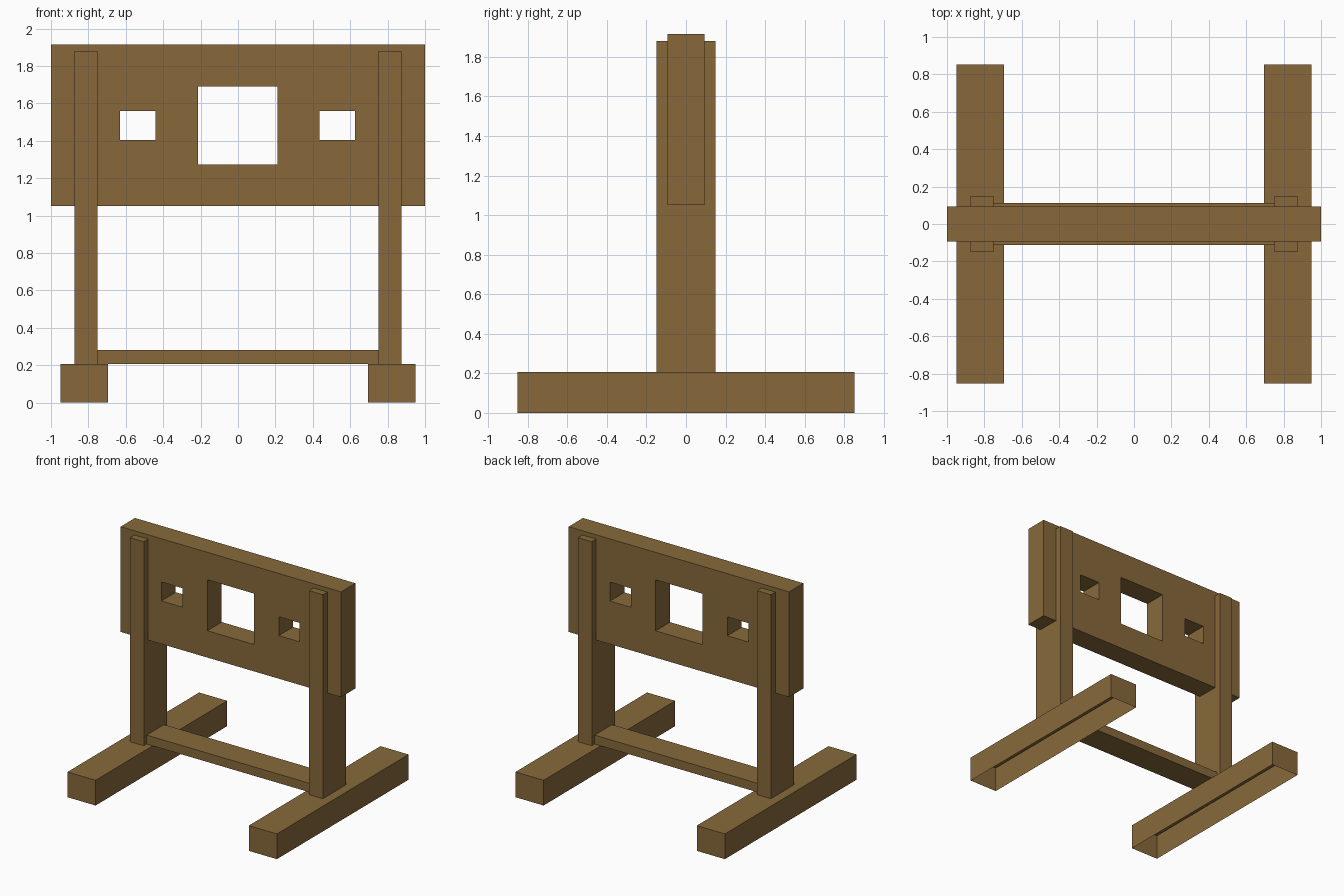
import bpy, bmesh
from mathutils import Vector

if "Cube" in bpy.data.objects:
    bpy.data.objects.remove(bpy.data.objects["Cube"])

wood = bpy.data.materials.new("brown_wood")
wood.diffuse_color = (0.245, 0.141, 0.043, 1)
wood.use_nodes = True
wood.node_tree.nodes["Principled BSDF"].inputs["Base Color"].default_value = wood.diffuse_color


def finish(name, bm):
    me = bpy.data.meshes.new(name)
    bm.to_mesh(me)
    bm.free()
    me.materials.append(wood)
    ob = bpy.data.objects.new(name, me)
    bpy.context.collection.objects.link(ob)
    return ob


def box(name, lo, hi, open_bottom=False):
    lo, hi = Vector(lo), Vector(hi)
    bm = bmesh.new()
    bmesh.ops.create_cube(bm, size=1)
    for v in bm.verts:
        v.co = (lo + hi) / 2 + v.co * (hi - lo)
    bm.normal_update()
    if open_bottom:
        down = [f for f in bm.faces if f.normal.z < -0.9]
        bmesh.ops.delete(bm, geom=down, context='FACES_ONLY')
    return finish(name, bm)


# Feet (hollow underneath) and posts, one pair per side
for side, s in (("left", -1), ("right", 1)):
    fx = sorted((s * 0.695, s * 0.95))
    px = sorted((s * 0.75, s * 0.875))
    box(side + "_foot", (fx[0], -0.853, 0), (fx[1], 0.853, 0.207), True)
    box(side + "_post", (px[0], -0.15, 0.207), (px[1], 0.15, 1.88))

# Lower crossbar
box("crossbar", (-0.75, -0.113, 0.207), (0.75, 0.113, 0.28))

# Board: grid of cells with the neck and wrist holes left out, then extruded
holes = [(-0.63, -0.44, 1.405, 1.56), (-0.213, 0.21, 1.272, 1.69), (0.435, 0.625, 1.405, 1.56)]
xs = sorted({-1, 1} | {x for h in holes for x in h[:2]})
zs = sorted({1.052, 1.915} | {z for h in holes for z in h[2:]})
bm = bmesh.new()
for x0, x1 in zip(xs, xs[1:]):
    for z0, z1 in zip(zs, zs[1:]):
        cx, cz = (x0 + x1) / 2, (z0 + z1) / 2
        if any(a < cx < b and c < cz < d for a, b, c, d in holes):
            continue
        corners = [(x0, z0), (x1, z0), (x1, z1), (x0, z1)]
        bm.faces.new([bm.verts.new((x, -0.093, z)) for x, z in corners])
bmesh.ops.remove_doubles(bm, verts=bm.verts[:], dist=1e-4)
ext = bmesh.ops.extrude_face_region(bm, geom=bm.faces[:], use_keep_orig=True)
for v in ext["geom"]:
    if isinstance(v, bmesh.types.BMVert):
        v.co.y = 0.093
bmesh.ops.recalc_face_normals(bm, faces=bm.faces[:])
finish("board", bm)
